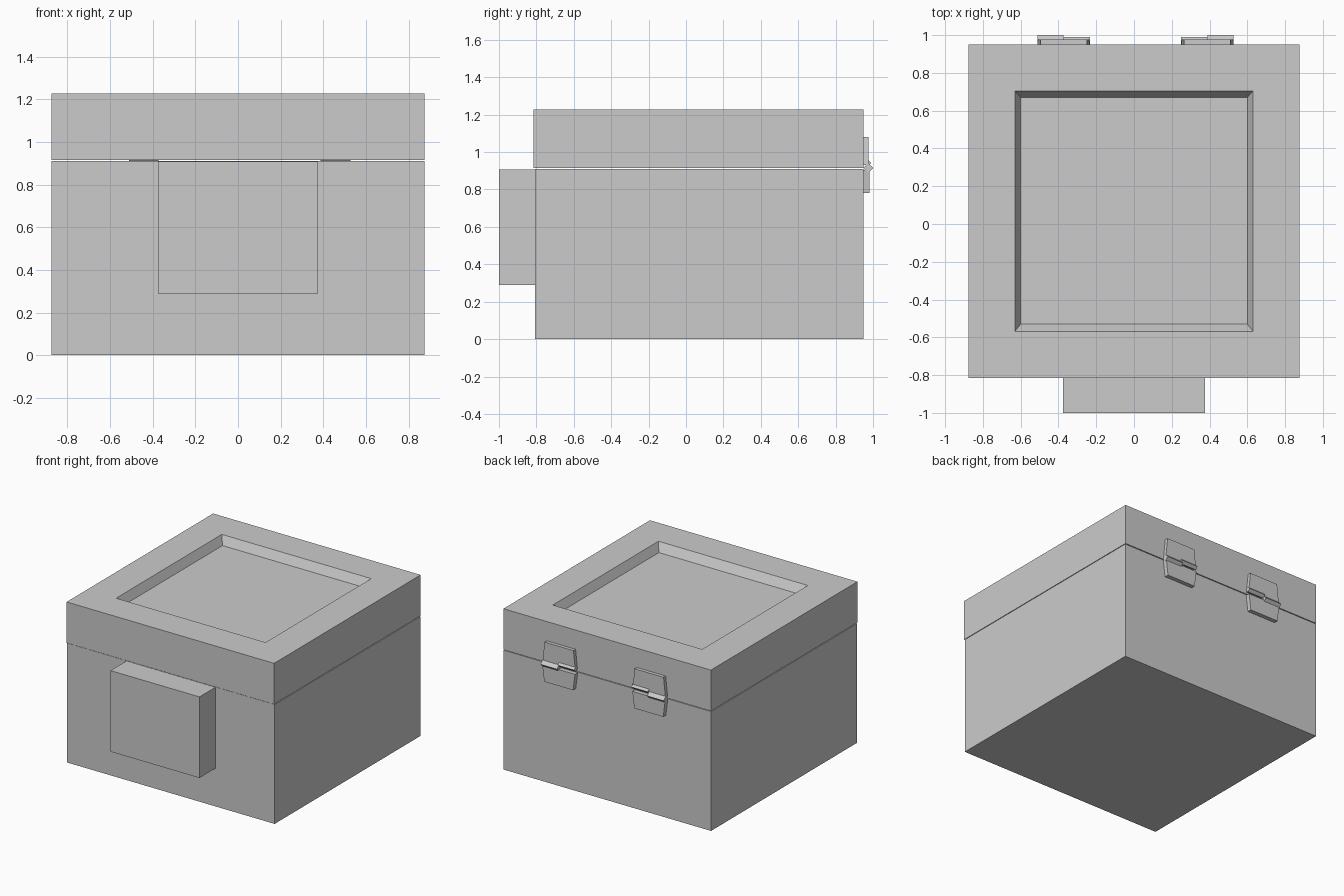
import bpy
import bmesh
import math

cube = bpy.data.objects.get("Cube")
if cube:
    bpy.data.objects.remove(cube, do_unlink=True)

grey = bpy.data.materials.new("plain_grey")
grey.use_nodes = True
colour = (0.6, 0.6, 0.6, 1.0)
grey.diffuse_color = colour
for node in grey.node_tree.nodes:
    if node.type == 'BSDF_PRINCIPLED':
        node.inputs["Base Color"].default_value = colour


def finish(bm, name):
    bmesh.ops.recalc_face_normals(bm, faces=bm.faces)
    mesh = bpy.data.meshes.new(name)
    bm.to_mesh(mesh)
    bm.free()
    mesh.materials.append(grey)
    obj = bpy.data.objects.new(name, mesh)
    bpy.context.collection.objects.link(obj)
    return obj


def loft(name, rings, cx=0.0):
    """Stack rectangles (half width, y min, y max, z) and cap both ends."""
    bm = bmesh.new()
    loops = []
    for hw, y0, y1, z in rings:
        corners = ((-hw, y0), (hw, y0), (hw, y1), (-hw, y1))
        loops.append([bm.verts.new((cx + x, y, z)) for x, y in corners])
    for a, b in zip(loops, loops[1:]):
        for i in range(4):
            j = (i + 1) % 4
            bm.faces.new((a[i], a[j], b[j], b[i]))
    bm.faces.new(loops[0])
    bm.faces.new(loops[-1])
    return finish(bm, name)


def knuckle(name, cx, length, y, z, radius):
    """Four-sided hinge barrel lying along x."""
    bm = bmesh.new()
    ends = []
    for x in (cx - length / 2, cx + length / 2):
        ends.append([bm.verts.new((x, y + radius * math.cos(k * math.pi / 2),
                                   z + radius * math.sin(k * math.pi / 2)))
                     for k in range(4)])
    for k in range(4):
        n = (k + 1) % 4
        bm.faces.new((ends[0][k], ends[0][n], ends[1][n], ends[1][k]))
    for end in ends:
        bm.faces.new(end)
    return finish(bm, name)


# Box body and front block
loft("box_body", [(0.875, -0.808, 0.948, 0.0), (0.875, -0.808, 0.948, 0.91)])
loft("front_block", [(0.375, -1.0, -0.8, 0.29), (0.375, -1.0, -0.8, 0.908)])

# Lid with a sloped recess in its top
loft("lid", [
    (0.875, -0.815, 0.95, 0.915),
    (0.875, -0.815, 0.95, 1.227),
    (0.63, -0.568, 0.705, 1.227),
    (0.60, -0.53, 0.67, 1.163),
])

# Two hinges: tapered leaves and offset barrels
for side, cx, out in (("right", -0.372, -1), ("left", 0.388, 1)):
    loft(side + "_hinge_upper_leaf",
         [(0.138, 0.94, 0.976, 0.93), (0.122, 0.94, 0.976, 1.08)], cx)
    loft(side + "_hinge_lower_leaf",
         [(0.122, 0.94, 0.98, 0.78), (0.138, 0.94, 0.98, 0.905)], cx)
    knuckle(side + "_hinge_outer_barrel", cx + out * 0.07, 0.14, 0.974, 0.915, 0.026)
    knuckle(side + "_hinge_inner_barrel", cx - out * 0.07, 0.14, 0.971, 0.942, 0.02)
